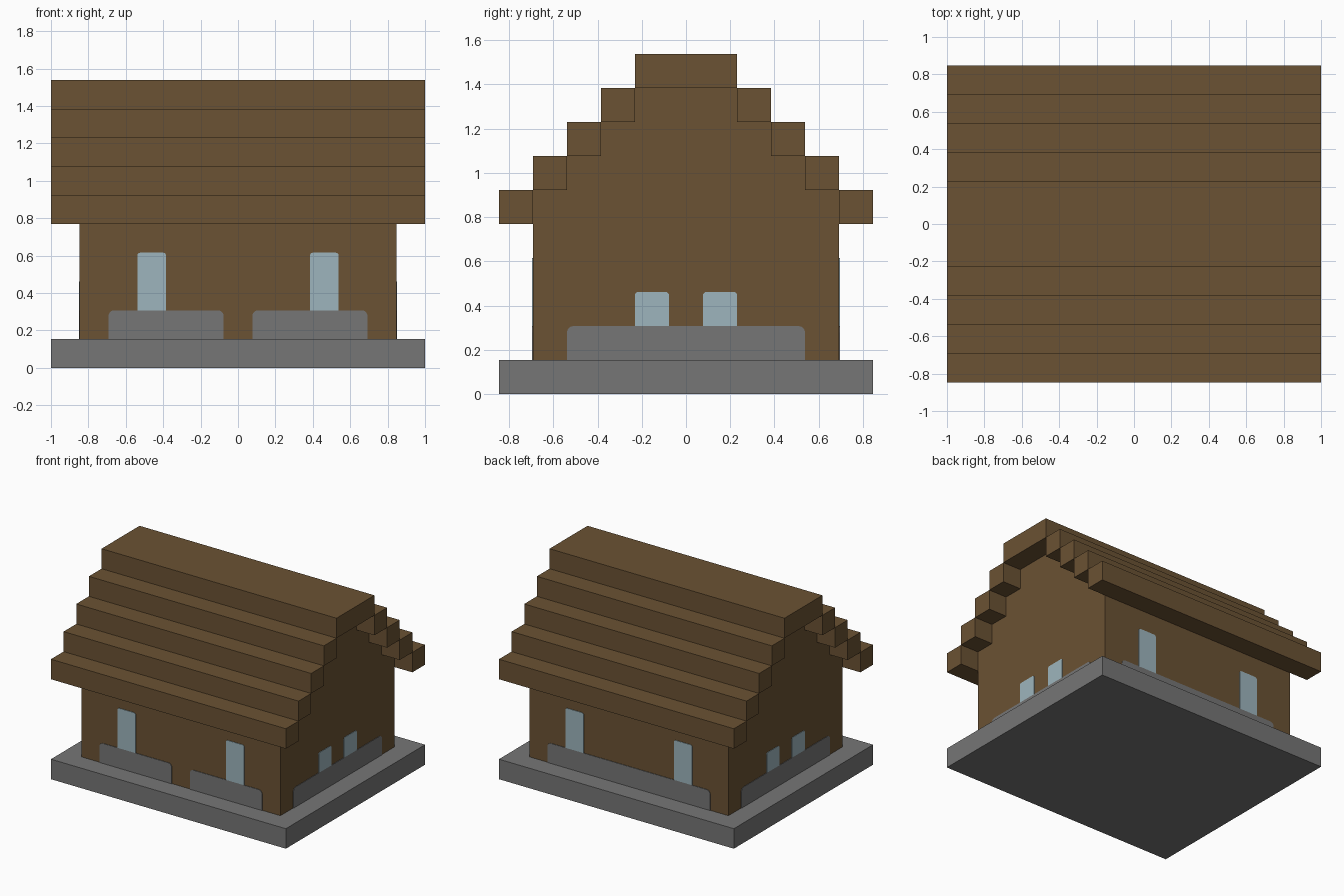
import bpy
import bmesh
from math import pi, sin, cos
from mathutils import Matrix

cube = bpy.data.objects.get("Cube")
if cube:
    bpy.data.objects.remove(cube, do_unlink=True)

U = 2 / 13        # one building block
PLATE = 0.004     # thickness of painted details


def material(name, rgb):
    mat = bpy.data.materials.new(name)
    mat.use_nodes = True
    colour = (*rgb, 1)
    mat.diffuse_color = colour
    mat.node_tree.nodes["Principled BSDF"].inputs["Base Color"].default_value = colour
    return mat


wood = material("brown wood", (0.145, 0.084, 0.033))
stone = material("grey stone", (0.181, 0.181, 0.181))
glass = material("pale blue glass", (0.337, 0.462, 0.509))


def prism(name, outline, depth, mat, matrix):
    """Extrude an outline (right, up) by depth towards the viewer."""
    bm = bmesh.new()
    face = bm.faces.new([bm.verts.new((x, 0, z)) for x, z in outline])
    new = bmesh.ops.extrude_face_region(bm, geom=[face])["geom"]
    bmesh.ops.translate(bm, vec=(0, -depth, 0),
                        verts=[v for v in new if isinstance(v, bmesh.types.BMVert)])
    bmesh.ops.recalc_face_normals(bm, faces=bm.faces)
    bm.transform(matrix)
    mesh = bpy.data.meshes.new(name)
    bm.to_mesh(mesh)
    bm.free()
    mesh.materials.append(mat)
    obj = bpy.data.objects.new(name, mesh)
    bpy.context.collection.objects.link(obj)
    return obj


def rectangle(x0, x1, z0, z1):
    return [(x0, z0), (x1, z0), (x1, z1), (x0, z1)]


def rounded(x0, x1, z0, z1, r, steps=4):
    """Rectangle with rounded top corners."""
    points = [(x0, z0), (x1, z0)]
    for cx, start in ((x1 - r, 0), (x0 + r, pi / 2)):
        for i in range(steps + 1):
            a = start + i * pi / 2 / steps
            points.append((cx + r * cos(a), z1 - r + r * sin(a)))
    return points


def along_x(half_length):
    """Place a prism so that it runs along x, its outline lying in y and z."""
    return Matrix.Translation((half_length, 0, 0)) @ Matrix.Rotation(-pi / 2, 4, "Z")


def block(name, y0, y1, z0, z1, mat):
    half = 6.5 * U
    # the outline's right axis becomes -y after turning
    return prism(name, rectangle(-y1 * U, -y0 * U, z0 * U, z1 * U), 2 * half, mat,
                 Matrix.Translation((half, 0, 0)) @ Matrix.Rotation(-pi / 2, 4, "Z"))


# Stone base
block("base", -5.5, 5.5, 0, 1, stone)

# Walls with stepped gables
right_side = [(4.5, 1)]
for i in range(4):
    right_side += [(4.5 - i, 5 + i if i else 6), (4.5 - i, 6 + i)][(0 if i else 1):]
profile = [(y * U, z * U) for y, z in right_side]
profile += [(-y, z) for y, z in reversed(profile)]
prism("walls", profile, 11 * U, wood, along_x(5.5 * U))

# Roof steps on both slopes, closed by the ridge
for side, label in ((-1, "front"), (1, "back")):
    for i in range(4):
        inner, outer = side * (4.5 - i), side * (5.5 - i)
        block(f"{label}_roof_step_{i + 1}", min(inner, outer), max(inner, outer),
              5 + i, 6 + i, wood)
block("roof_ridge", -1.5, 1.5, 9, 10, wood)

# Stone footings and windows on each wall: turn, wall distance, footings, windows
long_windows = [(-3.5, -2.5), (2.5, 3.5)]
short_windows = [(-1.5, -0.5), (0.5, 1.5)]
walls = {
    "front": (0, 4.5, [(-4.5, -0.5), (0.5, 4.5)], long_windows, 4),
    "back": (pi, 4.5, [(-4.5, 4.5)], long_windows, 4),
    "left": (pi / 2, 5.5, [(-3.5, 3.5)], short_windows, 3),
    "right": (-pi / 2, 5.5, [(-3.5, 3.5)], short_windows, 3),
}
for label, (turn, distance, footings, windows, top) in walls.items():
    place = Matrix.Rotation(turn, 4, "Z") @ Matrix.Translation((0, -distance * U, 0))
    for n, (a, b) in enumerate(footings, 1):
        prism(f"{label}_footing_{n}", rounded(a * U, b * U, U, 2 * U, 0.03),
              PLATE, stone, place)
    for n, (a, b) in enumerate(windows, 1):
        prism(f"{label}_window_{n}", rounded(a * U, b * U, 2 * U, top * U, 0.015),
              PLATE, glass, place)
